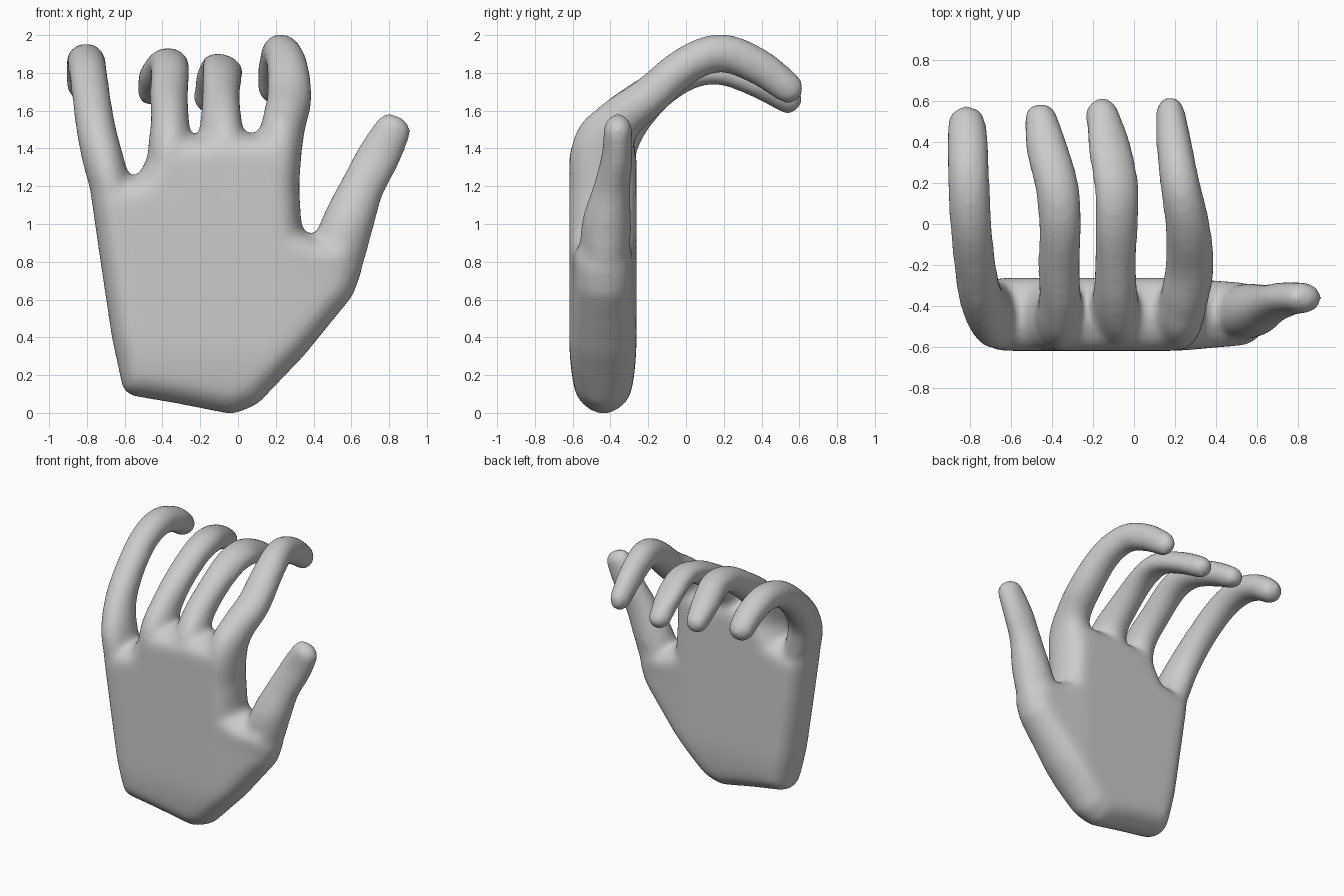
import bpy, bmesh
from math import sin, cos, pi, radians
from mathutils import Vector, Matrix

if "Cube" in bpy.data.objects:
    bpy.data.objects.remove(bpy.data.objects["Cube"])

bm = bmesh.new()


def spline(pts, n=6):
    """Catmull-Rom through tuples of any dimension."""
    p = [Vector(q) for q in pts]
    p = [2 * p[0] - p[1]] + p + [2 * p[-1] - p[-2]]
    out = []
    for i in range(1, len(p) - 2):
        a, b, c, d = p[i - 1:i + 3]
        for k in range(n):
            t = k / n
            out.append(0.5 * (2 * b + (c - a) * t + (2 * a - 5 * b + 4 * c - d) * t * t
                              + (3 * b - a - 3 * c + d) * t ** 3))
    return out + [p[-2]]


def loft(rings):
    """Closed solid through a stack of equal point rings."""
    vs = [[bm.verts.new(p) for p in r] for r in rings]
    n = len(vs[0])
    for a, b in zip(vs, vs[1:]):
        for i in range(n):
            j = (i + 1) % n
            bm.faces.new((a[i], a[j], b[j], b[i]))
    bm.faces.new(vs[0][::-1])
    bm.faces.new(vs[-1])


def digit(pts, tip=1.0, roll=0, sides=20, pad=0.004):
    """Tapered tube: each point is x, y, z, half width, half depth."""
    s = spline(pts)
    pos = [Vector(q[:3]) for q in s]
    rings = []

    def ring(c, t, a, b):
        side = Vector((1, 0, 0))
        side = (side - t * side.dot(t)).normalized()
        side = Matrix.Rotation(roll, 3, t) @ side
        up = t.cross(side)
        return [c + side * a * cos(2 * pi * k / sides) + up * b * sin(2 * pi * k / sides)
                for k in range(sides)]

    for i, c in enumerate(pos):
        t = (pos[min(i + 1, len(pos) - 1)] - pos[max(i - 1, 0)]).normalized()
        rings.append(ring(c, t, s[i][3] + pad, s[i][4] + pad))
    a, b = s[-1][3] + pad, s[-1][4] + pad
    for k in range(1, 6):
        w = k / 5 * radians(84)
        rings.append(ring(pos[-1] + t * b * tip * sin(w), t, a * cos(w), b * cos(w)))
    loft(rings)


# Palm: outline (x, z) stacked in depth with a rounded rim
outline = [Vector(p) for p in [
    (-0.61, 0.12), (-0.57, 0.09), (-0.33, 0.05), (-0.03, -0.01), (0.1, 0.04), (0.35, 0.3),
    (0.61, 0.62), (0.66, 0.76), (0.62, 0.92), (0.42, 0.93), (0.34, 0.97), (0.325, 1.2),
    (0.32, 1.42), (0.2, 1.48), (-0.1, 1.48), (-0.36, 1.46), (-0.47, 1.37), (-0.53, 1.26),
    (-0.62, 1.24), (-0.785, 1.18), (-0.73, 0.8), (-0.67, 0.4)]]


def inset(d):
    out = []
    for i, p in enumerate(outline):
        e1 = (p - outline[i - 1]).normalized()
        e2 = (outline[(i + 1) % len(outline)] - p).normalized()
        n1, n2 = Vector((-e1.y, e1.x)), Vector((-e2.y, e2.x))
        out.append(p + (n1 + n2) * d / (1 + n1.dot(n2)))
    return out


layers = []
for k in range(11):
    w = -pi / 2 + pi * k / 10
    layers.append([(p.x, -0.44 + 0.178 * sin(w), p.y) for p in inset(0.12 * (1 - cos(w)))])
loft(layers)

# Little finger
digit([(-0.61, -0.44, 0.95, 0.08, 0.14), (-0.69, -0.44, 1.25, 0.105, 0.165),
       (-0.745, -0.36, 1.47, 0.103, 0.125), (-0.775, -0.2, 1.66, 0.1, 0.1),
       (-0.795, 0.0, 1.81, 0.1, 0.095), (-0.805, 0.2, 1.86, 0.1, 0.095),
       (-0.81, 0.38, 1.81, 0.1, 0.09), (-0.815, 0.49, 1.735, 0.092, 0.085)])
# Ring finger
digit([(-0.36, -0.44, 1.15, 0.12, 0.17), (-0.36, -0.44, 1.38, 0.115, 0.17),
       (-0.36, -0.36, 1.54, 0.1, 0.125), (-0.365, -0.2, 1.68, 0.1, 0.1),
       (-0.36, 0.0, 1.81, 0.103, 0.09), (-0.375, 0.18, 1.84, 0.105, 0.09),
       (-0.425, 0.37, 1.78, 0.1, 0.085), (-0.455, 0.515, 1.7, 0.08, 0.075)])
# Middle finger
digit([(-0.09, -0.44, 1.15, 0.12, 0.17), (-0.09, -0.44, 1.38, 0.115, 0.17),
       (-0.09, -0.36, 1.54, 0.105, 0.125), (-0.09, -0.2, 1.67, 0.1, 0.1),
       (-0.085, 0.0, 1.79, 0.107, 0.08), (-0.085, 0.18, 1.82, 0.112, 0.075),
       (-0.12, 0.38, 1.75, 0.108, 0.075), (-0.155, 0.54, 1.66, 0.08, 0.075)],
      roll=radians(20))
# Index finger
digit([(0.21, -0.44, 1.0, 0.1, 0.15), (0.22, -0.44, 1.38, 0.115, 0.17),
       (0.245, -0.36, 1.54, 0.115, 0.125), (0.272, -0.2, 1.67, 0.118, 0.105),
       (0.26, 0.0, 1.84, 0.107, 0.098), (0.225, 0.19, 1.905, 0.095, 0.1),
       (0.195, 0.39, 1.83, 0.085, 0.095), (0.178, 0.54, 1.72, 0.07, 0.083)])
# Thumb
digit([(0.36, -0.43, 0.55, 0.08, 0.12), (0.5, -0.43, 0.78, 0.14, 0.145),
       (0.58, -0.42, 1.0, 0.135, 0.13), (0.66, -0.39, 1.2, 0.115, 0.095),
       (0.745, -0.365, 1.36, 0.115, 0.08), (0.825, -0.36, 1.51, 0.097, 0.073)], tip=0.9)

bmesh.ops.recalc_face_normals(bm, faces=bm.faces)
mesh = bpy.data.meshes.new("hand")
bm.to_mesh(mesh)
bm.free()
hand = bpy.data.objects.new("hand", mesh)
bpy.context.collection.objects.link(hand)

# Fuse the parts into one skin
remesh = hand.modifiers.new("fuse", 'REMESH')
remesh.mode = 'VOXEL'
remesh.voxel_size = 0.018
remesh.use_smooth_shade = True
skin = bpy.data.meshes.new_from_object(hand.evaluated_get(bpy.context.evaluated_depsgraph_get()))
hand.modifiers.clear()
hand.data = skin


# Thin the palm towards the thumb edge and the wrist
def ramp(v):
    return min(max(v, 0), 1)


for v in skin.vertices:
    x, y, z = v.co
    f = 1 - 0.2 * ramp((x - 0.2) / 0.4) * ramp((1.0 - z) / 0.25)
    f *= 1 - 0.3 * ramp((0.4 - z) / 0.4) ** 2
    v.co.y = -0.43 + (y + 0.43) * f

# Soften the webs between the fingers
smooth = hand.modifiers.new("soften", 'SMOOTH')
smooth.factor = 0.5
smooth.iterations = 28
